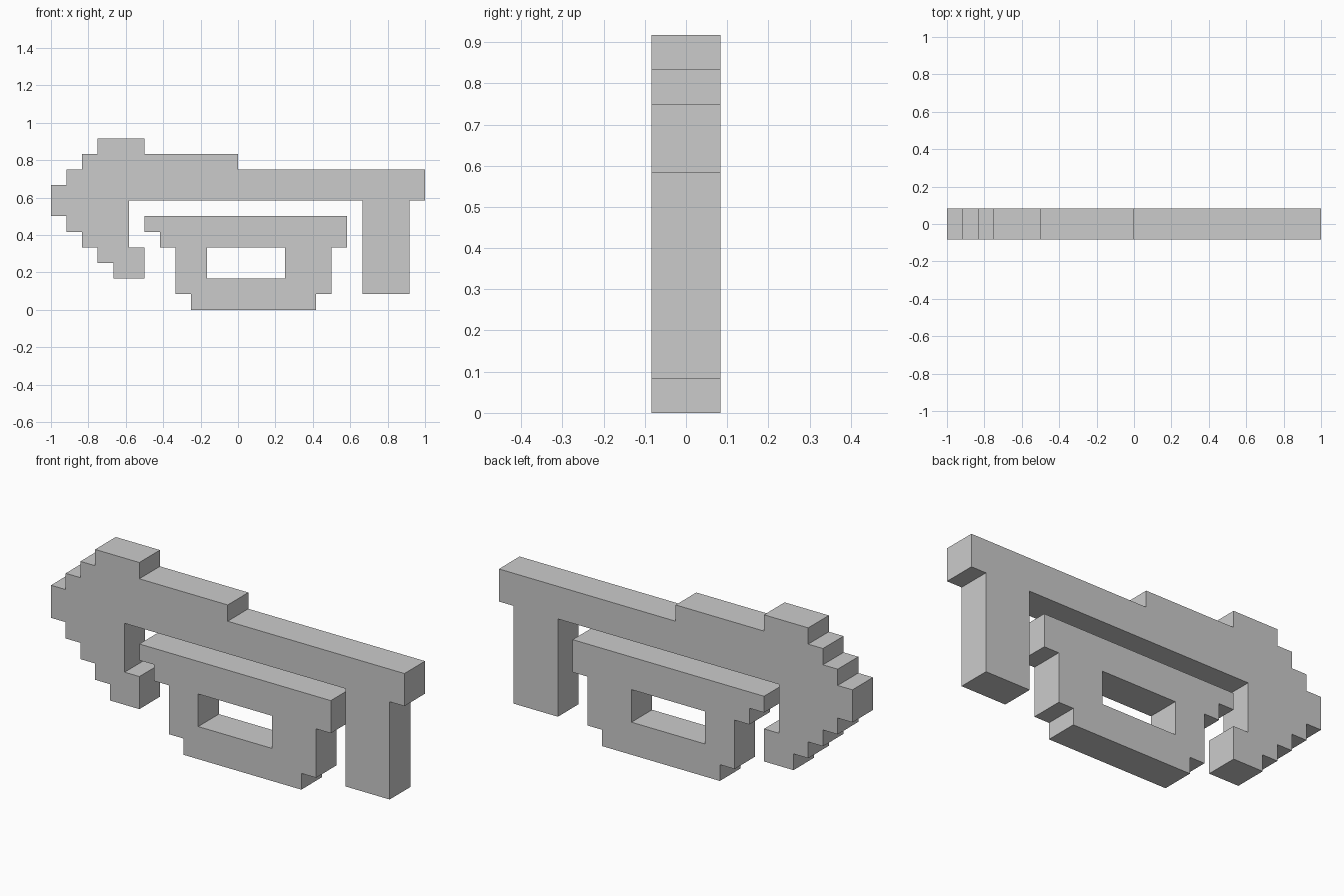
import bpy, bmesh
from mathutils import Vector

if "Cube" in bpy.data.objects:
    bpy.data.objects.remove(bpy.data.objects["Cube"])

U = 1 / 12          # grid step of the blocky outline
HALF_DEPTH = U      # slab runs from y = -U to y = +U


def slab(name, *loops):
    """Extrude stepped outlines (first is the border, others are holes) along y."""
    bm = bmesh.new()
    edges = []
    for loop in loops:
        vs = [bm.verts.new((x * U, -HALF_DEPTH, z * U)) for x, z in loop]
        edges += [bm.edges.new((a, b)) for a, b in zip(vs, vs[1:] + vs[:1])]
    bmesh.ops.triangle_fill(bm, edges=edges, use_beauty=True, normal=Vector((0, -1, 0)))
    ext = bmesh.ops.extrude_face_region(bm, geom=bm.faces[:], use_keep_orig=True)
    moved = [g for g in ext["geom"] if isinstance(g, bmesh.types.BMVert)]
    bmesh.ops.translate(bm, verts=moved, vec=(0, 2 * HALF_DEPTH, 0))
    bmesh.ops.recalc_face_normals(bm, faces=bm.faces[:])
    mesh = bpy.data.meshes.new(name)
    bm.to_mesh(mesh)
    bm.free()
    obj = bpy.data.objects.new(name, mesh)
    bpy.context.collection.objects.link(obj)
    return obj


# Outer frame: stepped hook on the left, long top bar, leg on the right
slab("outer_frame", [
    (-9, 11), (-6, 11), (-6, 10), (0, 10), (0, 9), (12, 9), (12, 7),
    (11, 7), (11, 1), (8, 1), (8, 7), (-7, 7), (-7, 4), (-6, 4), (-6, 2),
    (-8, 2), (-8, 3), (-9, 3), (-9, 4), (-10, 4), (-10, 5), (-11, 5),
    (-11, 6), (-12, 6), (-12, 8), (-11, 8), (-11, 9), (-10, 9), (-10, 10),
    (-9, 10)])

# Inner bowl-shaped block with a rectangular window
slab("inner_block", [
    (-6, 6), (7, 6), (7, 4), (6, 4), (6, 1), (5, 1), (5, 0), (-3, 0),
    (-3, 1), (-4, 1), (-4, 4), (-5, 4), (-5, 5), (-6, 5)],
    [(-2, 2), (3, 2), (3, 4), (-2, 4)])
